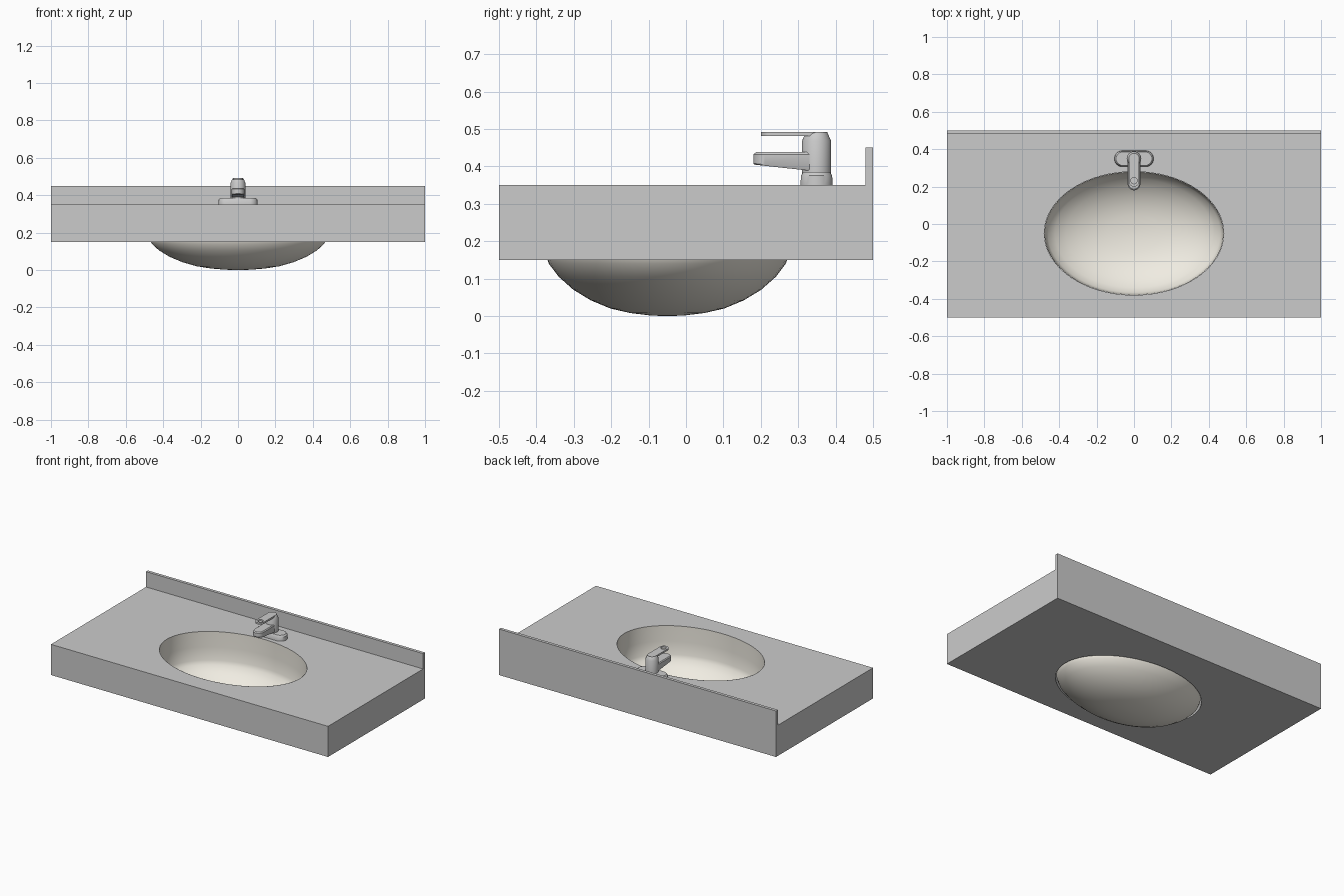
import bpy, bmesh
from math import sin, cos, pi, radians

if "Cube" in bpy.data.objects:
    bpy.data.objects.remove(bpy.data.objects["Cube"])


def finish(bm, name, smooth=None):
    bmesh.ops.recalc_face_normals(bm, faces=bm.faces)
    me = bpy.data.meshes.new(name)
    bm.to_mesh(me)
    bm.free()
    ob = bpy.data.objects.new(name, me)
    bpy.context.collection.objects.link(ob)
    if smooth:
        bpy.ops.object.select_all(action='DESELECT')
        ob.select_set(True)
        bpy.context.view_layer.objects.active = ob
        bpy.ops.object.shade_smooth_by_angle(angle=radians(smooth))
    return ob


def loft(name, rings, start=True, end=True, closed=False, smooth=35):
    """Skin a series of equal-length point rings."""
    bm = bmesh.new()
    vr = [[bm.verts.new(p) for p in r] for r in rings]
    n = len(vr[0])
    pairs = list(zip(vr, vr[1:])) + ([(vr[-1], vr[0])] if closed else [])
    for a, b in pairs:
        for i in range(n):
            j = (i + 1) % n
            bm.faces.new((a[i], a[j], b[j], b[i]))
    if start and not closed:
        bm.faces.new(vr[0])
    if end and not closed:
        bm.faces.new(vr[-1])
    return finish(bm, name, smooth)


def ellipse(rx, ry, cy, z, n=32):
    return [(rx * cos(2 * pi * i / n), cy + ry * sin(2 * pi * i / n), z) for i in range(n)]


def capsule_x(half, r, cy, z, n=32):
    """Stadium outline stretched along x."""
    pts = []
    for i in range(n):
        a = 2 * pi * (i + 0.5) / n
        pts.append(((half if cos(a) > 0 else -half) + r * cos(a), cy + r * sin(a), z))
    return pts


def capsule_y(y0, y1, r, zf, n=32):
    """Stadium outline along y; zf gives the height at each y."""
    pts = []
    for i in range(n):
        a = 2 * pi * (i + 0.5) / n
        y = (y1 if sin(a) > 0 else y0) + r * sin(a)
        pts.append((r * cos(a), y, zf(y)))
    return pts


CY = -0.05   # bowl centre
FY = 0.349   # faucet centre

# countertop with backsplash
prof = [(-.5, .15), (.5, .15), (.5, .45), (.48, .45), (.48, .35), (-.5, .35)]
counter = loft("countertop", [[(x, y, z) for y, z in prof] for x in (-1, 1)], smooth=None)

# bowl opening
cutter = loft("bowl_cutter", [ellipse(.48, .33, CY, z, 64) for z in (.05, .42)])
cutter.hide_render = True
cutter.hide_viewport = True
cutter.display_type = 'WIRE'
mod = counter.modifiers.new("opening", 'BOOLEAN')
mod.operation = 'DIFFERENCE'
mod.object = cutter
mod.solver = 'EXACT'

# bowl
bowl_prof = [(.998, .35), (.995, .25), (.985, .165), (.96, .14), (.88, .105), (.76, .07),
             (.62, .042), (.46, .02), (.3, .008), (.15, .002), (.04, 0)]
bowl = loft("bowl", [ellipse(.48 * s, .33 * s, CY, z, 64) for s, z in bowl_prof],
            start=False, smooth=60)
mat = bpy.data.materials.new("ceramic")
mat.diffuse_color = (.87, .84, .76, 1)
mat.use_nodes = True
mat.node_tree.nodes["Principled BSDF"].inputs["Base Color"].default_value = mat.diffuse_color
bowl.data.materials.append(mat)

# faucet base plate
loft("faucet_base", [capsule_x(.062, .043, FY, .35), capsule_x(.062, .042, FY, .375),
                     capsule_x(.06, .036, FY, .385)])

# faucet body
loft("faucet_body", [ellipse(r, r, FY, z) for r, z in
                     ((.042, .35), (.036, .38), (.039, .382), (.039, .468), (.03, .488), (.027, .492))])

# spout, tapering to a rounded tip
bottom = lambda y: .405 - .11 * (y - .18)
loft("spout", [capsule_y(.215, .33, .032, bottom), capsule_y(.214, .33, .034, lambda y: bottom(y) + .003),
               capsule_y(.214, .33, .034, lambda y: .432), capsule_y(.216, .33, .029, lambda y: .438)])

# lever with a finger hole at the tip
zl, zh = .481, .492
hole = lambda z: capsule_y(.232, .232, .017, lambda y: z)
lever = lambda z: capsule_y(.228, .35, .028, lambda y: z)
loft("lever", [lever(zl), lever(zh), hole(zh), hole(zl)], closed=True)
